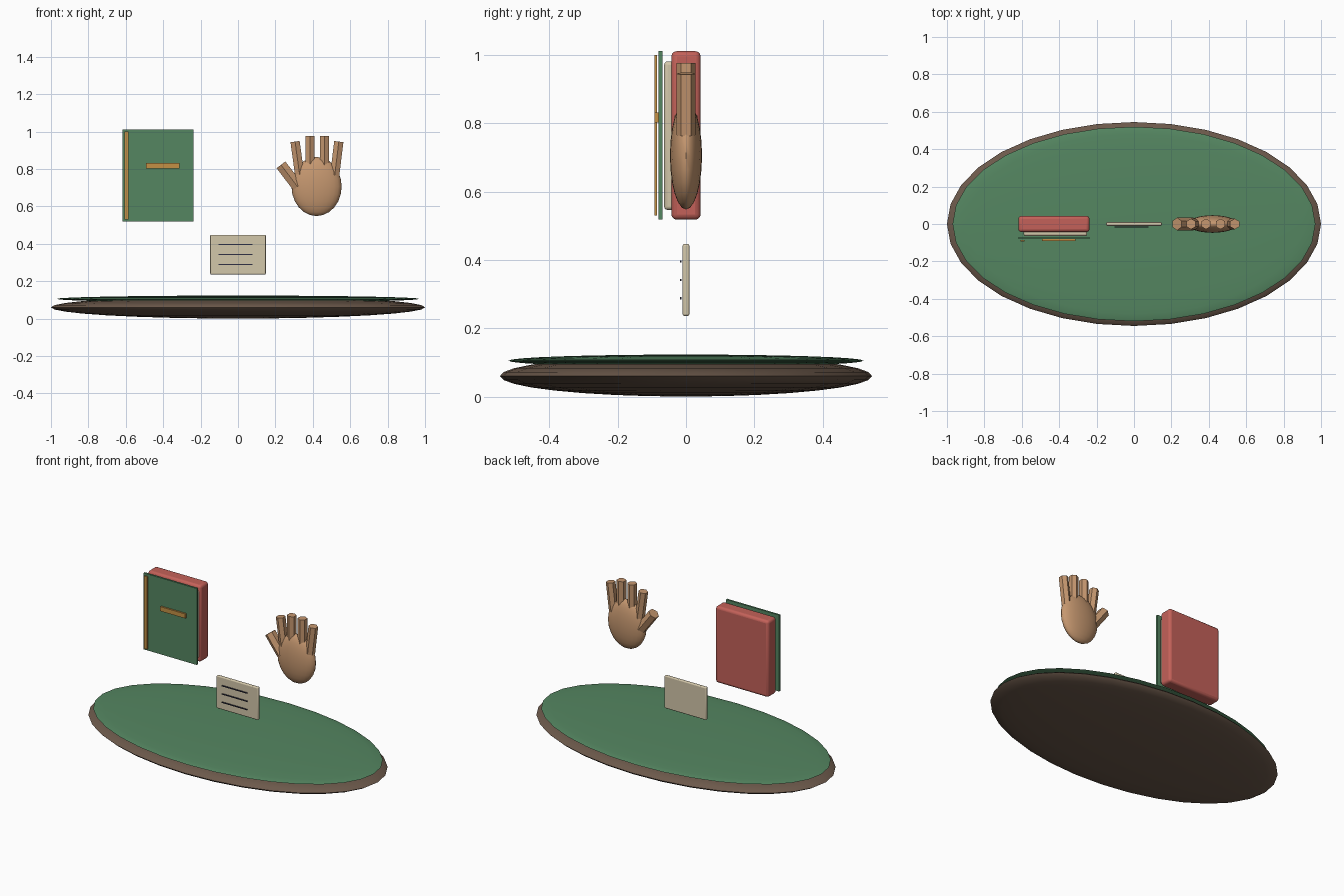
import bpy
import math
from mathutils import Vector

if "Cube" in bpy.data.objects:
    bpy.data.objects.remove(bpy.data.objects["Cube"])


def material(name, rgb):
    m = bpy.data.materials.new(name)
    m.diffuse_color = (*rgb, 1)
    m.use_nodes = True
    m.node_tree.nodes["Principled BSDF"].inputs["Base Color"].default_value = m.diffuse_color
    return m


GREEN = material("green", (0.09, 0.24, 0.12))
BROWN = material("brown", (0.15, 0.10, 0.07))
RED = material("red", (0.55, 0.12, 0.10))
CREAM = material("cream", (0.65, 0.57, 0.40))
GOLD = material("gold", (0.55, 0.28, 0.06))
INK = material("ink", (0.03, 0.03, 0.06))
SKIN = material("skin", (0.56, 0.31, 0.16))


def finish(name, mat, smooth=True):
    ob = bpy.context.object
    ob.name = name
    ob.data.materials.append(mat)
    if smooth:
        bpy.ops.object.shade_smooth_by_angle(angle=math.radians(40))
    return ob


def ellipsoid(name, mat, centre, radii, segments=32, rings=16):
    bpy.ops.mesh.primitive_uv_sphere_add(segments=segments, ring_count=rings, radius=1, location=centre)
    bpy.context.object.scale = radii
    bpy.ops.object.transform_apply(location=False, rotation=False, scale=True)
    return finish(name, mat)


def box(name, mat, lo, hi, bevel=0.0):
    lo, hi = Vector(lo), Vector(hi)
    bpy.ops.mesh.primitive_cube_add(size=1, location=(lo + hi) / 2)
    bpy.context.object.scale = hi - lo
    bpy.ops.object.transform_apply(location=False, rotation=False, scale=True)
    ob = finish(name, mat, bevel > 0)
    if bevel:
        mod = ob.modifiers.new("rounded_edges", 'BEVEL')
        mod.width = bevel
        mod.segments = 3
    return ob


def finger(name, base, tip, radius):
    # hexagonal rod in the xz plane, corners pointing to front and back
    (x0, z0), (x1, z1) = base, tip
    bpy.ops.mesh.primitive_cylinder_add(
        vertices=6, radius=radius, depth=math.hypot(x1 - x0, z1 - z0),
        location=((x0 + x1) / 2, 0, (z0 + z1) / 2),
        rotation=(0, math.atan2(x1 - x0, z1 - z0), 0))
    return finish(name, SKIN)


# Oval table: wooden body with green top
ellipsoid("table_body", BROWN, (0, 0, 0.06), (1.0, 0.545, 0.06))
ellipsoid("table_top", GREEN, (0, 0, 0.105), (0.97, 0.52, 0.018))

# Book: red block, pages, green cover and gold trim
box("book_block", RED, (-0.618, -0.043, 0.518), (-0.238, 0.043, 1.012), 0.016)
box("book_pages", CREAM, (-0.59, -0.064, 0.547), (-0.25, -0.02, 0.982), 0.01)
box("book_cover", GREEN, (-0.618, -0.081, 0.518), (-0.238, -0.069, 1.012))
box("spine_strip", GOLD, (-0.607, -0.093, 0.53), (-0.585, -0.085, 1.0))
box("cover_clasp", GOLD, (-0.492, -0.092, 0.803), (-0.313, -0.080, 0.832))

# Note card with three ruled lines
box("note_card", CREAM, (-0.149, -0.01, 0.236), (0.149, 0.01, 0.447), 0.006)
for i, z in enumerate((0.288, 0.342, 0.395)):
    box(f"card_line_{i + 1}", INK, (-0.104, -0.018, z - 0.003), (0.077, -0.013, z + 0.003))

# Open hand: palm, four fingers and thumb
ellipsoid("palm", SKIN, (0.42, 0, 0.706), (0.134, 0.047, 0.158), 24, 12)
fingers = [((0.330, 0.766), (0.305, 0.946)), ((0.385, 0.790), (0.385, 0.977)),
           ((0.462, 0.790), (0.462, 0.977)), ((0.517, 0.766), (0.539, 0.946))]
for i, (base, tip) in enumerate(fingers):
    finger(f"finger_{i + 1}", base, tip, 0.0285)
finger("thumb", (0.318, 0.705), (0.230, 0.822), 0.034)
